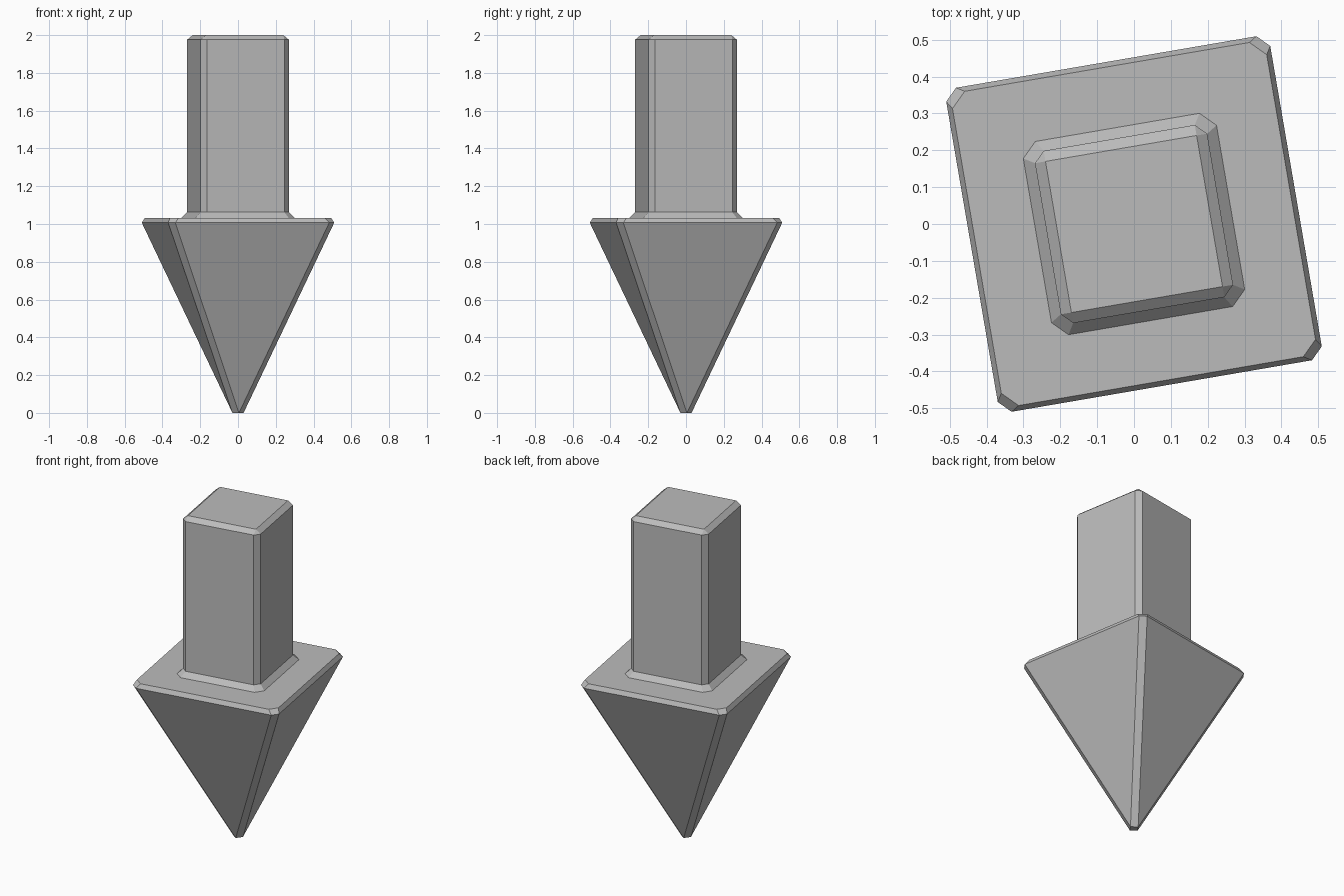
import bpy
import bmesh
import math

default = bpy.data.objects.get("Cube")
if default:
    bpy.data.objects.remove(default, do_unlink=True)

grey = bpy.data.materials.new("plain_grey")
grey.use_nodes = True
colour = (0.5, 0.5, 0.5, 1.0)
grey.diffuse_color = colour
grey.node_tree.nodes["Principled BSDF"].inputs["Base Color"].default_value = colour

TWIST = math.radians(9.73)


def ring(bm, half, flat, z):
    """Square ring with cut corners: half width and half length of each flat."""
    verts = []
    for side in range(4):
        a = TWIST + side * math.pi / 2
        for t in (-flat, flat):
            verts.append(bm.verts.new((half * math.cos(a) - t * math.sin(a),
                                       half * math.sin(a) + t * math.cos(a), z)))
    return verts


def loft(name, profile):
    bm = bmesh.new()
    rings = [ring(bm, *section) for section in profile]
    for low, high in zip(rings, rings[1:]):
        for i in range(8):
            j = (i + 1) % 8
            bm.faces.new((low[i], low[j], high[j], high[i]))
    bm.faces.new(list(reversed(rings[0])))
    bm.faces.new(rings[-1])
    # Rings whose corners or flats shrink to nothing become plain squares
    bmesh.ops.remove_doubles(bm, verts=bm.verts[:], dist=0.0005)
    bmesh.ops.recalc_face_normals(bm, faces=bm.faces[:])
    mesh = bpy.data.meshes.new(name)
    bm.to_mesh(mesh)
    bm.free()
    mesh.materials.append(grey)
    obj = bpy.data.objects.new(name, mesh)
    bpy.context.collection.objects.link(obj)
    return obj


# One continuous body: (half width, half flat length, height)
loft("downward_arrow", [
    (0.030, 0.000, 0.00),    # blunt tip
    (0.446, 0.4135, 1.007),  # widest edge of the head
    (0.4325, 0.392, 1.033),  # chamfered shoulder
    (0.266, 0.226, 1.033),   # foot of the shaft fillet
    (0.237, 0.208, 1.063),   # start of the shaft
    (0.237, 0.208, 1.976),   # top of the shaft
    (0.208, 0.208, 2.00),    # chamfered cap
])
